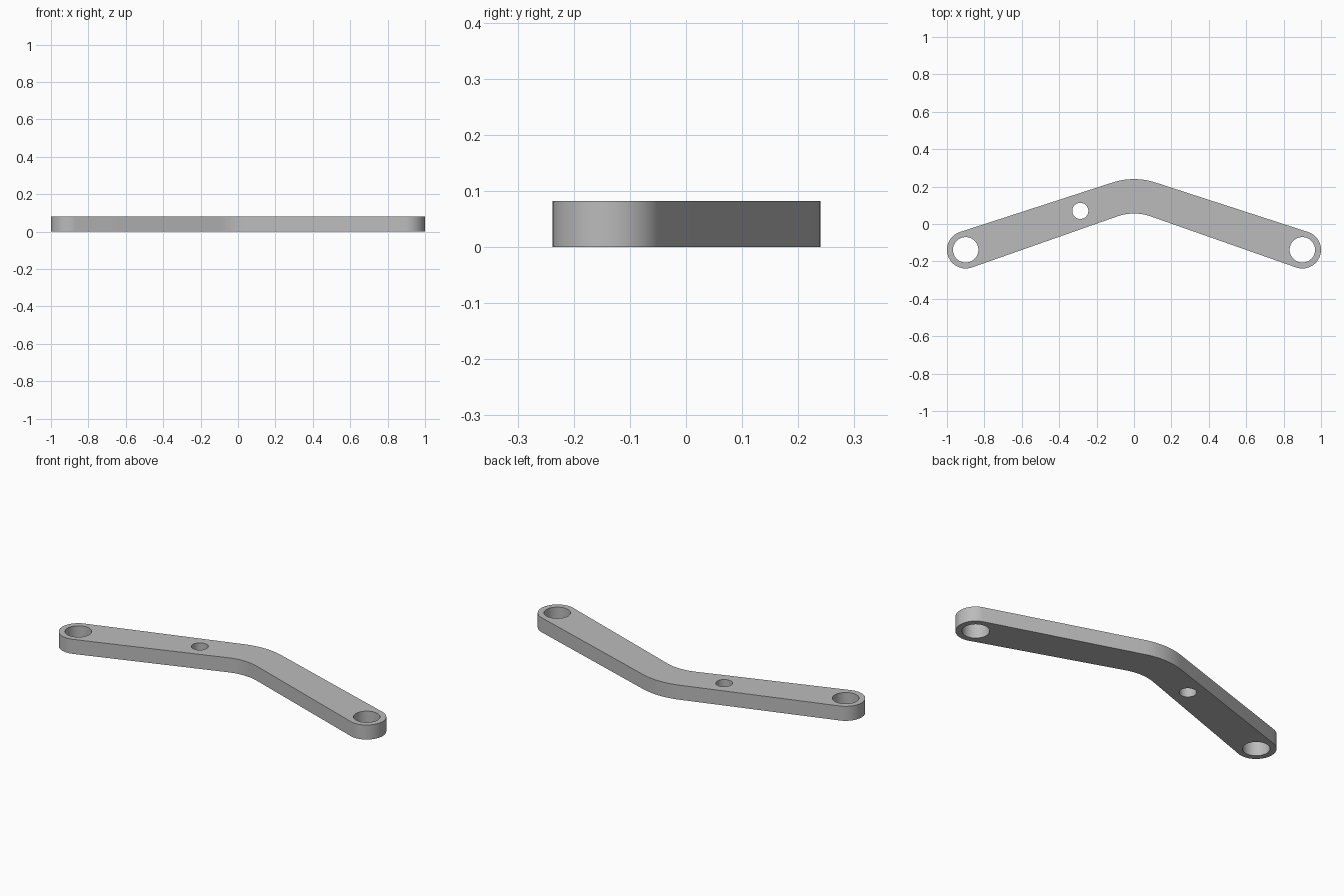
import bpy
from math import pi, sin, cos, asin, atan2, hypot

if "Cube" in bpy.data.objects:
    bpy.data.objects.remove(bpy.data.objects["Cube"])

THICK = 0.082
END_X, END_Y, END_R = 0.9, -0.138, 0.1


def arc(cx, cy, r, start, end, steps):
    return [(cx + r * cos(start + (end - start) * i / steps),
             cy + r * sin(start + (end - start) * i / steps))
            for i in range(steps + 1)]


def arm_slope(corner, side):
    # Slope of the straight edge from the bend corner, tangent to the end circle
    rise = corner - END_Y
    return atan2(rise, END_X) - side * asin(END_R / hypot(rise, END_X))


def bend(crest, corner, slope):
    # Rounded bend below its sharp corner, running from right to left
    r = (corner - crest) / (1 / cos(slope) - 1)
    return arc(0, crest - r, r, pi / 2 - slope, pi / 2 + slope, 16)


# Outline: outer bend, left end, inner bend, right end
OUTER, INNER = 0.259, 0.072
a, b = arm_slope(OUTER, 1), arm_slope(INNER, -1)
outline = bend(0.24, OUTER, a)
outline += arc(-END_X, END_Y, END_R, pi / 2 + a, 3 * pi / 2 + b, 32)
outline += reversed(bend(0.056, INNER, b))
outline += arc(END_X, END_Y, END_R, -pi / 2 - b, pi / 2 - a, 32)

# Pivot holes at both ends and a small hole in the right arm
holes = [arc(x, y, r, 0, 2 * pi, 48)[:-1] for x, y, r in
         ((-END_X, END_Y, 0.068), (END_X, END_Y, 0.068), (-0.287, 0.07, 0.043))]

# Flat plate with the holes left open
curve = bpy.data.curves.new("bent_link_arm", "CURVE")
curve.dimensions = "2D"
curve.fill_mode = "BOTH"
curve.extrude = THICK / 2
for loop in [outline] + holes:
    spline = curve.splines.new("POLY")
    spline.points.add(len(loop) - 1)
    for point, (x, y) in zip(spline.points, loop):
        point.co = (x, y, 0, 1)
    spline.use_cyclic_u = True

link = bpy.data.objects.new("bent_link_arm", curve)
bpy.context.collection.objects.link(link)
link.location.z = THICK / 2
bpy.ops.object.select_all(action="DESELECT")
link.select_set(True)
bpy.context.view_layer.objects.active = link
bpy.ops.object.convert(target="MESH")

# Weld the walls to the faces
bpy.ops.object.mode_set(mode="EDIT")
bpy.ops.mesh.select_all(action="SELECT")
bpy.ops.mesh.remove_doubles(threshold=0.0001)
bpy.ops.mesh.normals_make_consistent(inside=False)
bpy.ops.object.mode_set(mode="OBJECT")
bpy.ops.object.shade_smooth_by_angle(angle=pi / 6)

# Plain grey metal
grey = bpy.data.materials.new("grey_metal")
grey.use_nodes = True
color = (0.5, 0.5, 0.5, 1)
grey.diffuse_color = color
grey.node_tree.nodes["Principled BSDF"].inputs["Base Color"].default_value = color
link.data.materials.clear()
link.data.materials.append(grey)
